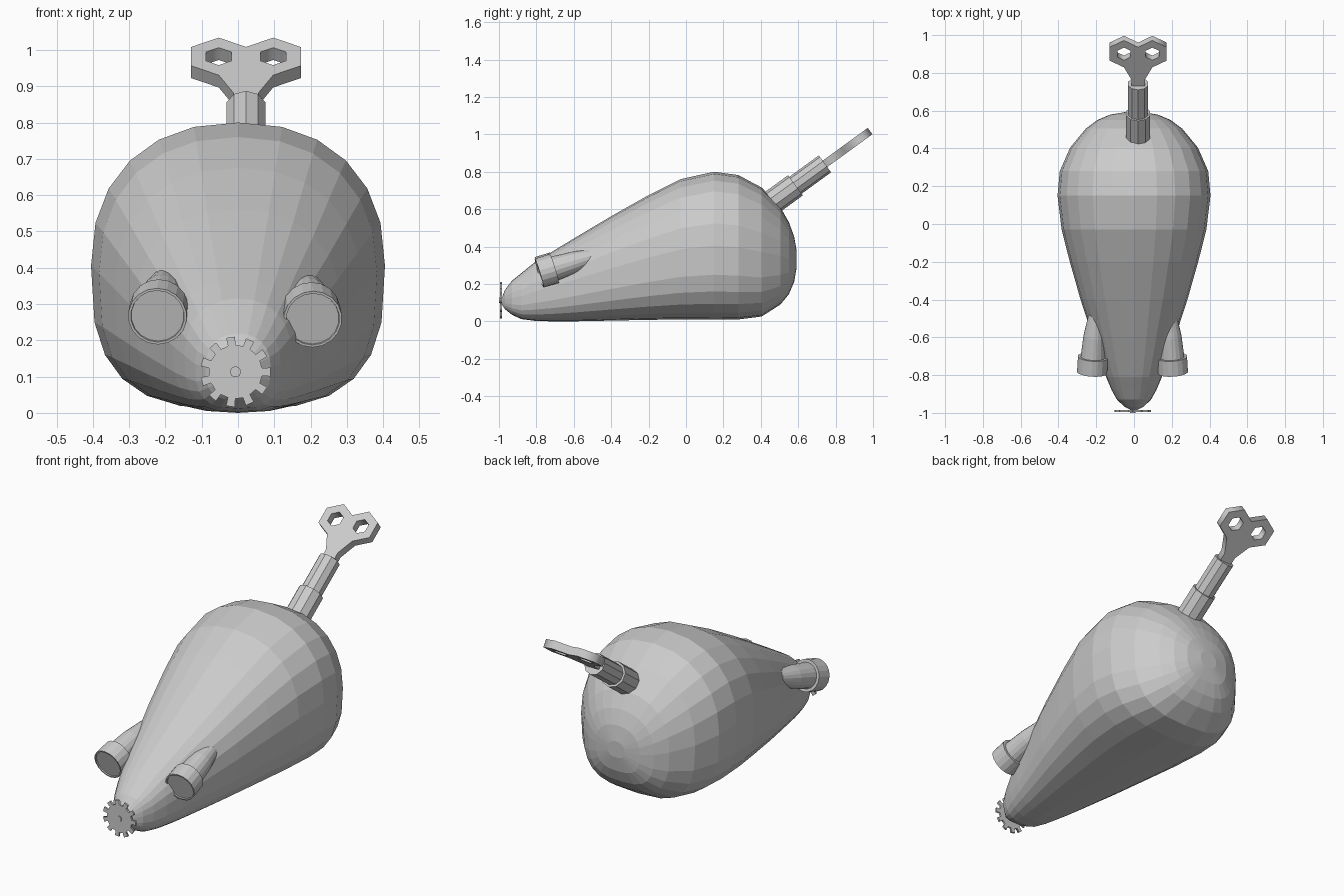
import bpy, bmesh
from math import cos, sin, pi, radians, copysign
from mathutils import Vector, Matrix

if "Cube" in bpy.data.objects:
    bpy.data.objects.remove(bpy.data.objects["Cube"])


def finish(name, bm):
    bmesh.ops.recalc_face_normals(bm, faces=bm.faces)
    me = bpy.data.meshes.new(name)
    bm.to_mesh(me)
    bm.free()
    ob = bpy.data.objects.new(name, me)
    bpy.context.collection.objects.link(ob)
    return ob


def loft(name, rings):
    """Skin equal-length point rings and cap both ends."""
    bm = bmesh.new()
    vs = [[bm.verts.new(p) for p in ring] for ring in rings]
    n = len(vs[0])
    for a, b in zip(vs, vs[1:]):
        for i in range(n):
            j = (i + 1) % n
            bm.faces.new((a[i], a[j], b[j], b[i]))
    bm.faces.new(vs[0])
    bm.faces.new(vs[-1])
    return finish(name, bm)


def lathe(name, origin, axis, profile, sides):
    """Turn (distance, radius) pairs around an axis."""
    rot = Vector(axis).to_track_quat('Z', 'Y')
    o = Vector(origin)
    return loft(name, [[o + rot @ Vector((r * cos(2 * pi * (i + .5) / sides),
                                          r * sin(2 * pi * (i + .5) / sides), s))
                        for i in range(sides)] for s, r in profile])


def plate(name, outlines, thickness, matrix):
    """Flat extruded plate; inner outlines become holes."""
    cu = bpy.data.curves.new(name, 'CURVE')
    cu.dimensions = '2D'
    cu.fill_mode = 'BOTH'
    cu.extrude = thickness / 2
    for pts in outlines:
        sp = cu.splines.new('POLY')
        sp.points.add(len(pts) - 1)
        for p, (x, y) in zip(sp.points, pts):
            p.co = (x, y, 0, 1)
        sp.use_cyclic_u = True
    ob = bpy.data.objects.new(name, cu)
    ob.matrix_world = matrix
    bpy.context.collection.objects.link(ob)
    bpy.ops.object.select_all(action='DESELECT')
    ob.select_set(True)
    bpy.context.view_layer.objects.active = ob
    bpy.ops.object.convert(target='MESH')


# Teardrop body: y, bottom z, top z, half width
stations = [
    (-.985, .09, .125, .015), (-.968, .065, .168, .05), (-.93, .035, .218, .09),
    (-.88, .012, .258, .118), (-.81, .003, .315, .148), (-.72, 0, .37, .18),
    (-.6, 0, .443, .218), (-.4, .004, .562, .283), (-.2, .008, .675, .34),
    (-.03, .01, .76, .383), (.15, .01, .80, .405), (.28, .01, .782, .393),
    (.405, .026, .715, .338), (.505, .09, .61, .255), (.55, .145, .53, .195),
    (.578, .21, .455, .13), (.592, .29, .375, .05)]


def section(y, lo, hi, w, sides=24):
    mid, half = lo + (hi - lo) * .5, (hi - lo) / 2
    ring = []
    for i in range(sides):
        c, s = cos(2 * pi * i / sides), sin(2 * pi * i / sides)
        e = 2 / (2.25 if s >= 0 else 2.9)
        ring.append((w * copysign(abs(c) ** e, c), y,
                     mid + half * copysign(abs(s) ** e, s)))
    return ring


loft("body", [section(*s) for s in stations])

# Eye tubes with a wider rim and a shallow lens
for name, x, z in (("left_eye", -.222, .266), ("right_eye", .206, .258)):
    lathe(name, (x, -.785, z), (copysign(.06, -x), .956, .292),
          [(.006, .001), (.006, .073), (0, .074), (0, .081), (.085, .081),
           (.085, .066), (.2, .058), (.32, .038)], 18)

# Gear nose and axle
teeth = 11
gear = []
for i in range(teeth):
    for off, r in ((-.25, .074), (-.22, .097), (.22, .097), (.25, .074)):
        a = 2 * pi * (i + off) / teeth + radians(98)
        gear.append((r * cos(a), r * sin(a)))
plate("nose_gear", [gear], .01,
      Matrix.Translation((-.007, -.99, .113)) @ Matrix.Rotation(pi / 2, 4, 'X'))
lathe("nose_axle", (-.007, -1, .113), (0, 1, 0), [(0, .015), (.06, .015)], 12)

# Winding shaft: thick collar then thinner sleeve
tilt = radians(36)
axis = Vector((0, cos(tilt), sin(tilt)))
end = Vector((.022, .743, .842))
lathe("winding_shaft", end - axis * .355, axis,
      [(0, .067), (.16, .067), (.16, .056), (.355, .056)], 10)


# Winding key: two hexagon lobes with hexagon holes
def hexagon(cx, cy, r):
    return [(cx + r * cos(radians(a)), cy + r * sin(radians(a)))
            for a in range(30, 390, 60)]


half = [(.035, -.05), (.035, .04), (.075, .122), (.151, .166), (.151, .254), (.075, .298)]
outline = half + [(0, .254)] + [(-x, y) for x, y in reversed(half)]
plate("winding_key", [outline, hexagon(.075, .21, .041), hexagon(-.075, .21, .041)],
      .042, Matrix.Translation(end) @ Matrix.Rotation(tilt, 4, 'X'))
